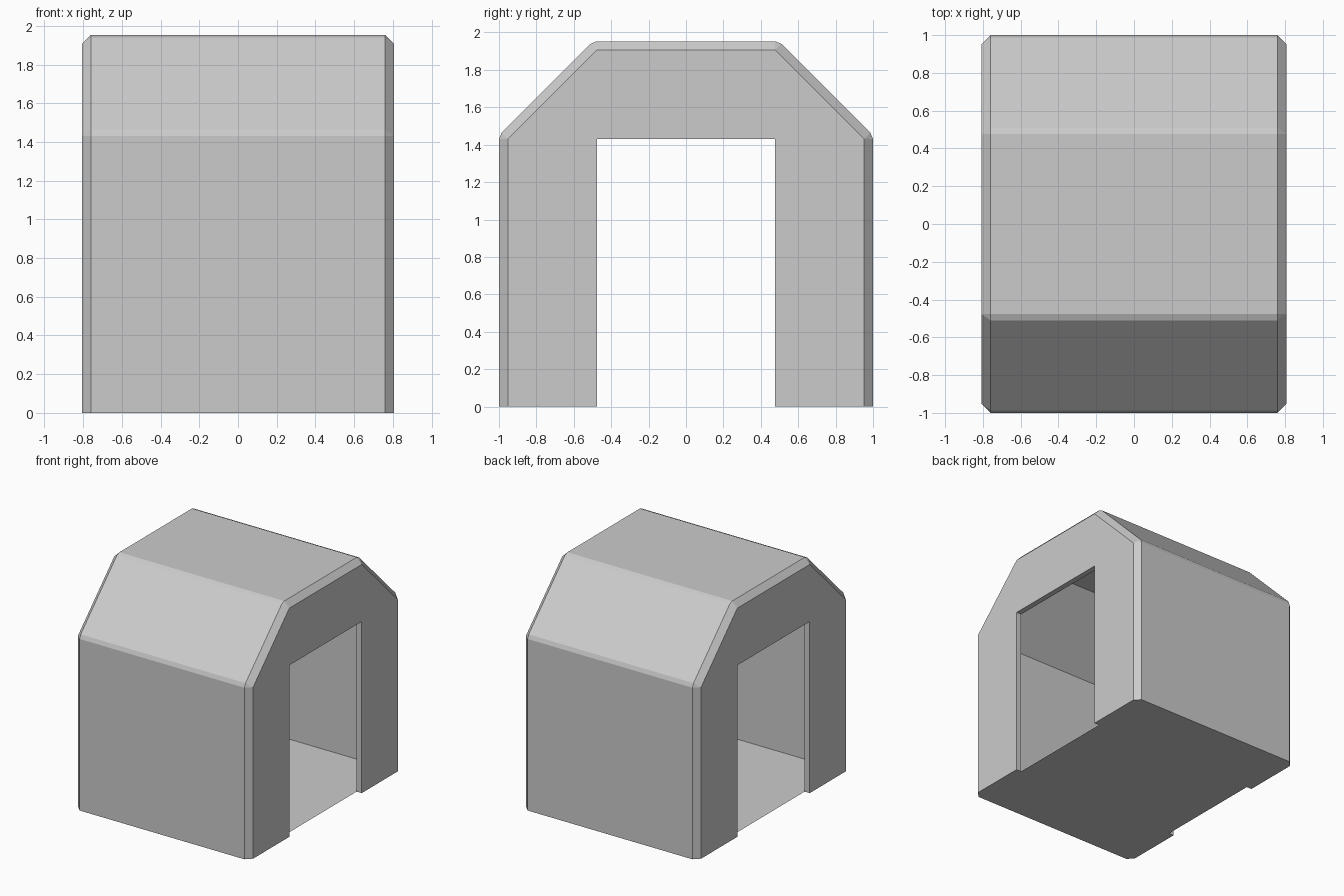
import bpy, bmesh
from mathutils import Vector

if "Cube" in bpy.data.objects:
    bpy.data.objects.remove(bpy.data.objects["Cube"])

T = 0.047            # wall thickness
XI = 0.76            # inner half length
XO = XI + T          # outer half length

# Room cross-section and doorway as (y, z)
inner = [(-.953, 0), (-.953, 1.43), (-.477, 1.906),
         (.477, 1.906), (.953, 1.43), (.953, 0)]
door = [(-.477, 0), (-.477, 1.43), (.477, 1.43), (.477, 0)]

# Outer section: every wall pushed out along its normal, leaving bevelled corners
outer = []
for a, b in zip(inner, inner[1:]):
    d = (Vector(b) - Vector(a)).normalized()
    n = Vector((-d.y, d.x)) * T
    outer += [tuple(Vector(a) + n), tuple(Vector(b) + n)]


def make_object(name, faces):
    bm = bmesh.new()
    for f in faces:
        bm.faces.new([bm.verts.new(p) for p in f])
    bmesh.ops.remove_doubles(bm, verts=bm.verts, dist=0.0005)
    bmesh.ops.recalc_face_normals(bm, faces=bm.faces)
    mesh = bpy.data.meshes.new(name)
    bm.to_mesh(mesh)
    bm.free()
    obj = bpy.data.objects.new(name, mesh)
    bpy.context.collection.objects.link(obj)
    return obj


def at(x, pts):
    return [(x, y, z) for y, z in pts]


def strip(pa, xa, pb, xb):
    """Quads joining two matching section lines."""
    a, b = at(xa, pa), at(xb, pb)
    return [[a[i], a[i + 1], b[i + 1], b[i]] for i in range(len(a) - 1)]


# Long outer walls and inner lining
faces = strip(outer, -XI, outer, XI) + strip(inner, -XI, inner, XI)

for s in (-1, 1):
    # End wall with doorway, outside and inside, and door jambs
    for x in (XO, XI):
        faces.append(at(s * x, inner + door[::-1]))
    faces += strip(door, s * XO, door, s * XI)
    # Chamfer around the end wall
    for i in range(5):
        faces += strip(inner[i:i + 2], s * XO, outer[2 * i:2 * i + 2], s * XI)
    for i in range(1, 5):
        faces.append(at(s * XO, [inner[i]]) + at(s * XI, outer[2 * i - 1:2 * i + 1]))
    # Underside of each wall foot
    yo, yi, yd = s * (.953 + T), s * .953, s * .477
    faces.append([(-XI, yo, 0), (XI, yo, 0), (XO, yi, 0), (XO, yd, 0),
                  (XI, yd, 0), (XI, yi, 0), (-XI, yi, 0), (-XI, yd, 0),
                  (-XO, yd, 0), (-XO, yi, 0)])

make_object("corridor_shell", faces)

# Thin floor sheet
make_object("floor", [[(-XI, -.953, 0), (XI, -.953, 0), (XI, .953, 0), (-XI, .953, 0)]])
